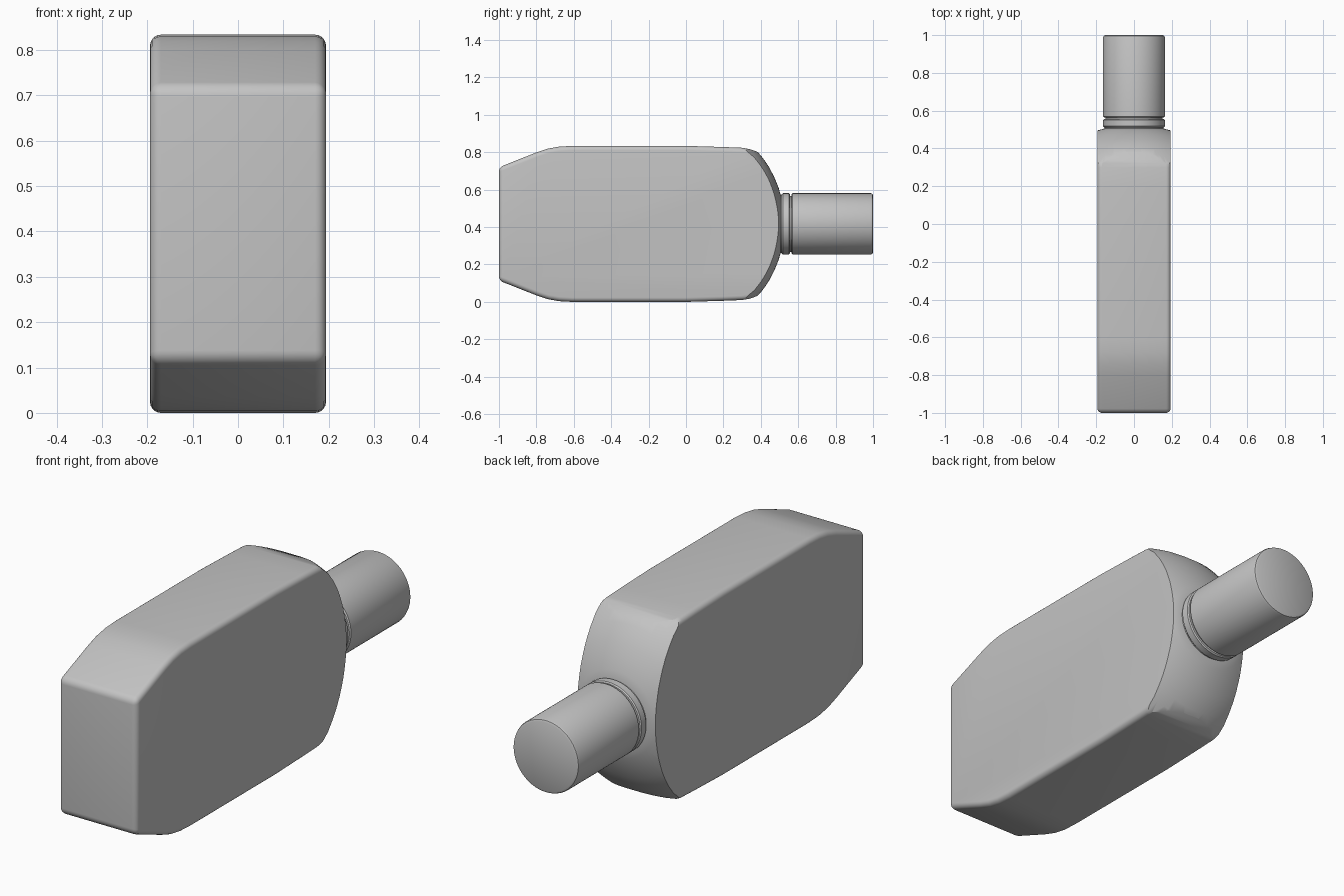
import bpy, bmesh, math
from mathutils import Vector, Matrix

cube = bpy.data.objects.get("Cube")
if cube:
    bpy.data.objects.remove(cube)

MID = 0.417      # height of the long axis
HALF_WIDTH = 0.194

grey = bpy.data.materials.new("plain grey")
grey.use_nodes = True
grey.diffuse_color = (0.55, 0.55, 0.55, 1)
grey.node_tree.nodes["Principled BSDF"].inputs["Base Color"].default_value = grey.diffuse_color


def make_object(name, bm):
    bmesh.ops.recalc_face_normals(bm, faces=bm.faces[:])
    mesh = bpy.data.meshes.new(name)
    bm.to_mesh(mesh)
    bm.free()
    mesh.materials.append(grey)
    obj = bpy.data.objects.new(name, mesh)
    bpy.context.collection.objects.link(obj)
    return obj


def activate(obj):
    bpy.ops.object.select_all(action='DESELECT')
    obj.select_set(True)
    bpy.context.view_layer.objects.active = obj


def lathe(name, profile, steps=96):
    """Turn (y, radius) points about the long axis."""
    bm = bmesh.new()
    verts = [bm.verts.new((0, y, MID + r)) for y, r in profile]
    edges = [bm.edges.new(pair) for pair in zip(verts, verts[1:])]
    bmesh.ops.spin(bm, geom=verts + edges, cent=(0, 0, MID), axis=(0, 1, 0),
                   angle=math.tau, steps=steps)
    bmesh.ops.remove_doubles(bm, verts=bm.verts[:], dist=0.0002)
    return make_object(name, bm)


# Body: mirrored side outline, extruded across the width, edges rounded
outline = [(-1, .303), (-.8, .382), (-.74, .402), (-.68, .413), (-.61, .417),
           (0, .417), (.2, .411), (.3, .407), (.34, .4), (.38, .386), (.42, .36), (.6, .2)]
loop = outline + [(y, -h) for y, h in reversed(outline)]
bm = bmesh.new()
side = bm.faces.new([bm.verts.new((-HALF_WIDTH, y, MID + h)) for y, h in loop])
extruded = bmesh.ops.extrude_face_region(bm, geom=[side])["geom"]
moved = [g for g in extruded if isinstance(g, bmesh.types.BMVert)]
bmesh.ops.translate(bm, verts=moved, vec=(2 * HALF_WIDTH, 0, 0))
bmesh.ops.recalc_face_normals(bm, faces=bm.faces[:])
corners = [e for e in bm.edges if e.calc_face_angle(0) > math.radians(35)]
bmesh.ops.bevel(bm, geom=corners, offset=0.024, segments=5, profile=0.5,
                affect='EDGES', clamp_overlap=False)
body = make_object("body", bm)

# Shoulder: a turned dome that trims the back of the body
dome = lathe("shoulder_cutter", [
    (.506, 0), (.506, .155), (.495, .194), (.472, .25), (.446, .30), (.425, .333),
    (.40, .366), (.365, .405), (.30, .453), (.2, .51), (-1.2, .6), (-1.2, 0)], 128)
trim = body.modifiers.new("shoulder trim", 'BOOLEAN')
trim.operation = 'INTERSECT'
trim.solver = 'EXACT'
trim.object = dome
activate(body)
bpy.ops.object.modifier_apply(modifier=trim.name)
bpy.data.objects.remove(dome)

# Neck ring and cap, both with softened rims
neck = lathe("neck_ring", [(.45, 0), (.45, .156), (.51, .156), (.518, .164),
                           (.55, .164), (.555, .159), (.555, .15), (.58, .15), (.58, 0)])
cap = lathe("cap", [(.565, 0), (.565, .159), (.57, .164), (.988, .164),
                    (.996, .161), (1, .153), (1, 0)])

for obj in (body, neck, cap):
    activate(obj)
    bpy.ops.object.shade_smooth_by_angle(angle=math.radians(32))
